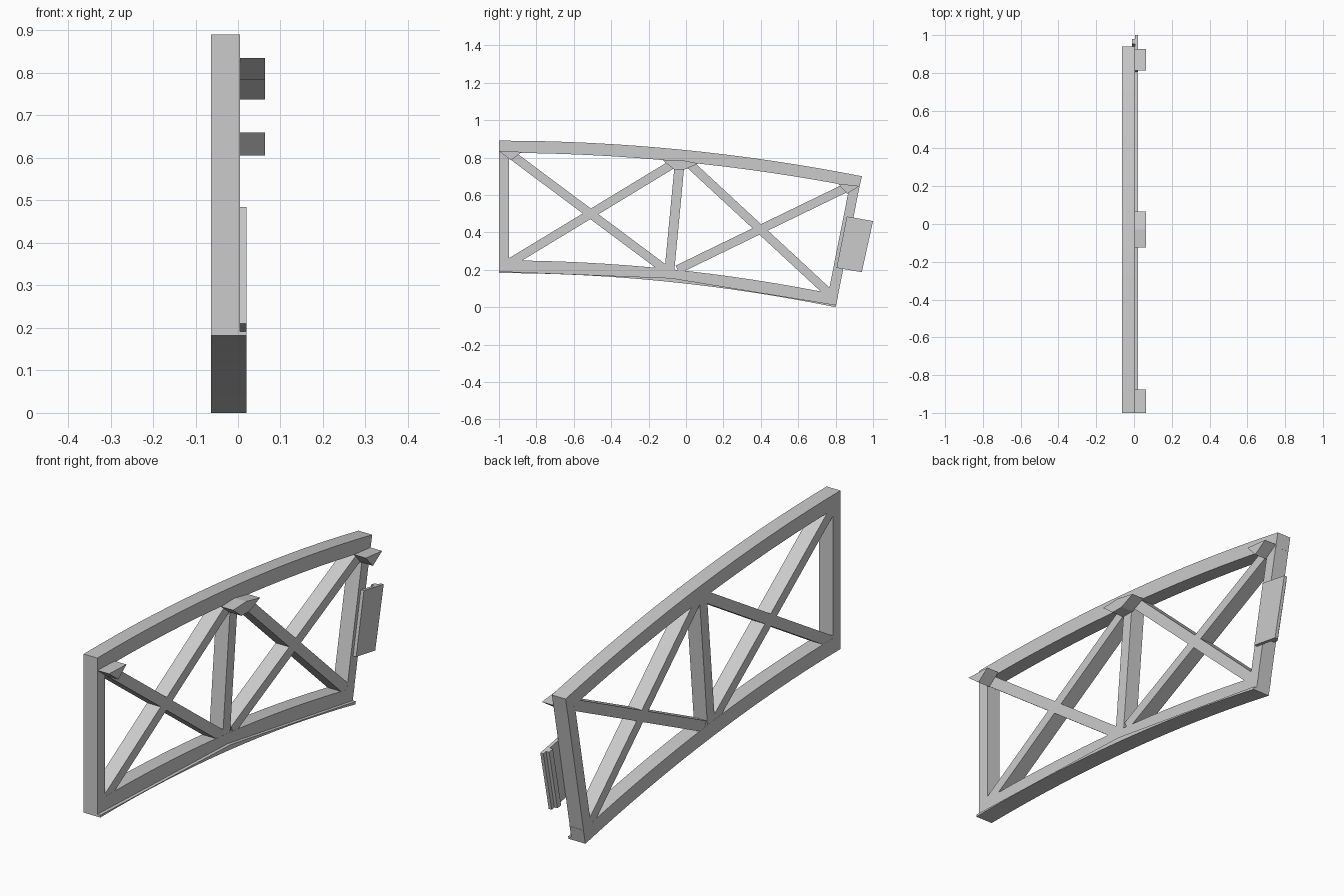
import bpy, bmesh
from mathutils import Vector

cube = bpy.data.objects.get("Cube")
if cube:
    bpy.data.objects.remove(cube, do_unlink=True)

grey = bpy.data.materials.new("light grey")
grey.use_nodes = True
COLOR = (0.6, 0.6, 0.6, 1)
grey.diffuse_color = COLOR
grey.node_tree.nodes["Principled BSDF"].inputs["Base Color"].default_value = COLOR

BACK, FACE = -0.063, 0.005   # depth of the truss along x


def prism(name, outline, x0, x1):
    """Extrude a (y, z) outline from x0 to x1."""
    bm = bmesh.new()
    face = bm.faces.new([bm.verts.new((x0, y, z)) for y, z in outline])
    out = bmesh.ops.extrude_face_region(bm, geom=[face])
    moved = [v for v in out["geom"] if isinstance(v, bmesh.types.BMVert)]
    bmesh.ops.translate(bm, vec=(x1 - x0, 0, 0), verts=moved)
    bmesh.ops.recalc_face_normals(bm, faces=bm.faces)
    mesh = bpy.data.meshes.new(name)
    bm.to_mesh(mesh)
    bm.free()
    mesh.materials.append(grey)
    obj = bpy.data.objects.new(name, mesh)
    bpy.context.collection.objects.link(obj)
    return obj


def arc(top, drop, end, steps=16):
    """Shallow parabola falling away from y = -1."""
    ys = [-1 + (end + 1) * i / steps for i in range(steps + 1)]
    return [(y, top - drop * (y + 1) ** 2) for y in ys]


def bar(name, a, b, width=0.047):
    """Straight brace, set a hair inside the truss faces."""
    a, b = Vector(a), Vector(b)
    side = (b - a).normalized().orthogonal() * width / 2
    prism(name, [a + side, b + side, b - side, a - side], BACK + 0.0005, FACE - 0.0005)


# Curved chords
prism("top_chord", arc(0.89, 0.0505, 0.94) + arc(0.825, 0.0505, 0.927)[::-1], BACK, FACE)
under = arc(0.182, 0.0562, 0.80)
prism("bottom_chord", arc(0.25, 0.0562, 0.814) + under[::-1], BACK, FACE)

# End posts
prism("front_post", [(-1, 0.2), (-0.947, 0.2), (-0.947, 0.86), (-1, 0.86)], BACK, FACE)
prism("back_post", [(0.807, 0.035), (0.928, 0.645), (0.874, 0.645), (0.753, 0.035)],
      BACK, FACE)

# Braces
bar("middle_post", (-0.032, 0.79), (-0.09, 0.18), 0.052)
bar("front_falling_brace", (-0.95, 0.827), (-0.1, 0.193))
bar("front_rising_brace", (-0.96, 0.226), (-0.03, 0.79))
bar("back_falling_brace", (0, 0.783), (0.77, 0.07))
bar("back_rising_brace", (-0.045, 0.201), (0.88, 0.65))

# Wedge pegs standing off the face
pegs = {
    "front_peg": [(-1, 0.835), (-0.877, 0.83), (-0.935, 0.785)],
    "middle_peg": [(-0.125, 0.785), (-0.03, 0.788), (0.066, 0.768),
                   (-0.005, 0.737), (-0.065, 0.737)],
    "back_peg": [(0.812, 0.66), (0.927, 0.648), (0.862, 0.606)],
}
for name, outline in pegs.items():
    prism(name, outline, FACE - 0.002, 0.063)

# Thin lip along the lower edge
prism("bottom_lip", [(-1, 0.192), (-0.08, 0.156), (0.803, 0.012)] + under[::-1],
      FACE - 0.002, 0.02)

# Tab at the back with a rib behind its outer edge
tab = [Vector(p) for p in ((0.86, 0.485), (1, 0.46), (0.94, 0.187), (0.805, 0.21))]
prism("back_tab", tab, FACE, 0.02)
rib = [tab[0].lerp(tab[1], t) for t in (0.67, 0.86)]
rib += [tab[3].lerp(tab[2], t) for t in (0.86, 0.67)]
prism("tab_rib", rib, -0.01, FACE + 0.002)
